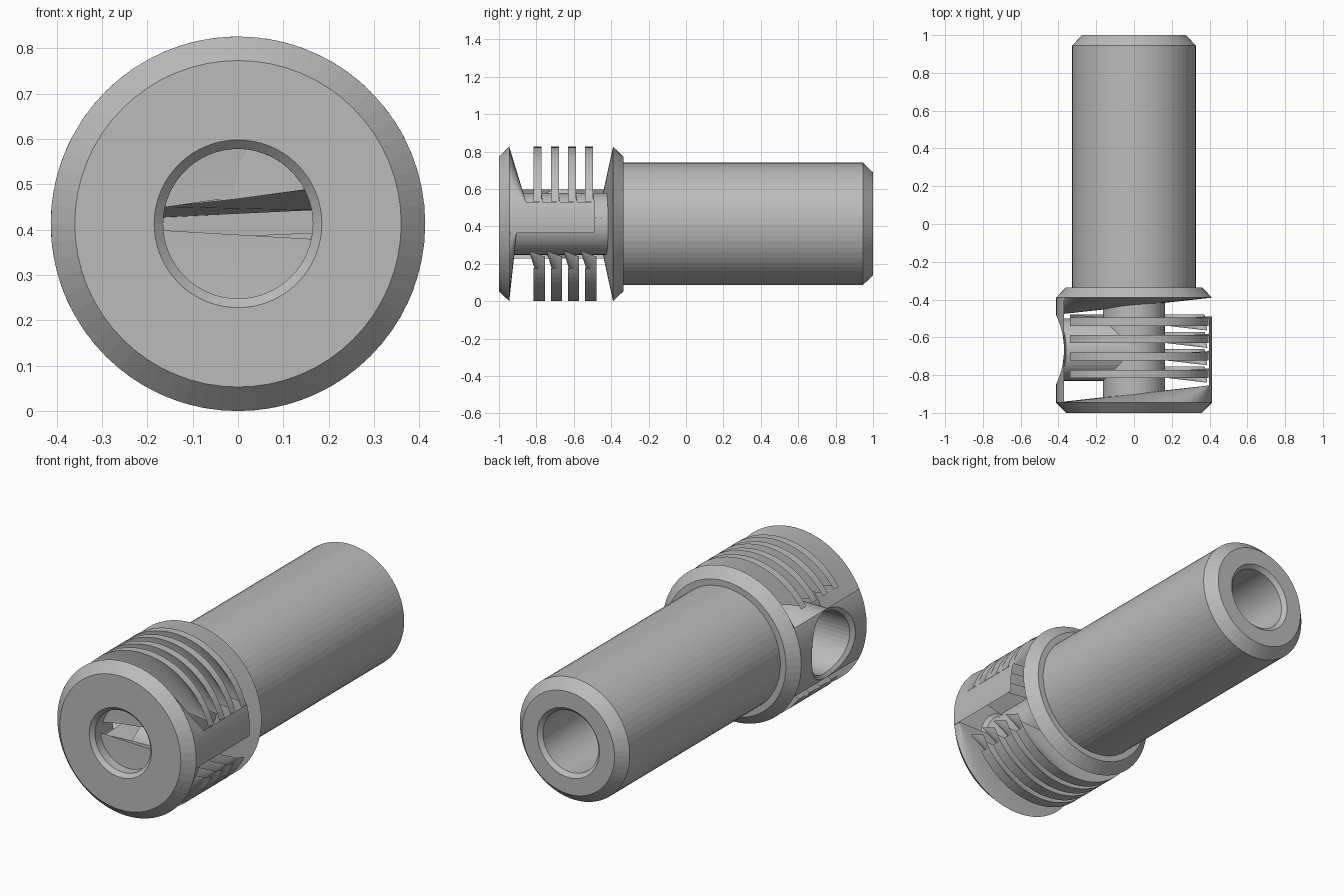
import bpy, bmesh, math
from math import sin, cos, radians, sqrt, pi

if "Cube" in bpy.data.objects:
    bpy.data.objects.remove(bpy.data.objects["Cube"])

R, ZC, HR, HY = 0.413, 0.413, 0.165, -0.665   # head radius, axis height, bore radius, side hole y
N = 64
steel = bpy.data.materials.new("steel_grey")
steel.diffuse_color = (0.5, 0.5, 0.5, 1)
steel.use_nodes = True
steel.node_tree.nodes["Principled BSDF"].inputs["Base Color"].default_value = steel.diffuse_color


def finish(name, bm, recalc=True):
    bmesh.ops.remove_doubles(bm, verts=bm.verts, dist=1e-5)
    if recalc:
        bmesh.ops.recalc_face_normals(bm, faces=bm.faces)
    me = bpy.data.meshes.new(name)
    bm.to_mesh(me)
    bm.free()
    me.materials.append(steel)
    ob = bpy.data.objects.new(name, me)
    bpy.context.scene.collection.objects.link(ob)
    return ob


def pt(r, a, y):
    return (r * cos(a), y, ZC + r * sin(a))


def face(bm, pts):
    try:
        bm.faces.new([bm.verts.new(p) for p in pts])
    except ValueError:
        pass


def lathe(bm, prof):
    # revolve (radius, y) pairs about the long axis
    for i in range(N):
        a, b = 2 * pi * i / N, 2 * pi * (i + 1) / N
        for (r0, y0), (r1, y1) in zip(prof, prof[1:]):
            face(bm, [pt(r0, a, y0), pt(r0, b, y0), pt(r1, b, y1), pt(r1, a, y1)])


def patch(bm, r, t0, t1, f0, f1, n=16):
    # piece of cylinder between two y curves
    for i in range(n):
        a = radians(t0 + (t1 - t0) * i / n)
        b = radians(t0 + (t1 - t0) * (i + 1) / n)
        face(bm, [pt(r, a, f0(a)), pt(r, a, f1(a)), pt(r, b, f1(b)), pt(r, b, f0(b))])


def fan(bm, apex, t0, t1, y, n=24, flip=False):
    # flat slivers from one apex to an arc of the head
    for i in range(n):
        a = radians(t0 + (t1 - t0) * i / n)
        b = radians(t0 + (t1 - t0) * (i + 1) / n)
        tri = [apex, pt(R, a, y), pt(R, b, y)]
        face(bm, tri[::-1] if flip else tri)


# shank with chamfered end, shoulder and back collar
bm = bmesh.new()
lathe(bm, [(R, -0.39), (0.36, -0.335), (0.327, -0.335), (0.327, 0.945),
           (0.275, 1.0), (0.185, 1.0), (HR, 0.98)])
finish("shank", bm)

# front collar
bm = bmesh.new()
lathe(bm, [(HR, -0.98), (0.185, -1.0), (0.36, -1.0), (R, -0.945)])
finish("front_collar", bm)

# bore, opened where the side hole enters
bm = bmesh.new()
right = lambda a: HY - max(0, -HR * cos(a))
left = lambda a: HY + max(0, -HR * cos(a))
patch(bm, HR, 0, 360, lambda a: -0.98, right, N)
patch(bm, HR, 0, 360, left, lambda a: 0.98, N)
finish("bore", bm)

# side hole with countersunk rim
bm = bmesh.new()


def hole_pt(r, a, x):
    return (x, HY + r * cos(a), ZC + r * sin(a))


def skin(r, a):
    return -sqrt(R * R - (r * sin(a)) ** 2)


for i in range(48):
    a, b = 2 * pi * i / 48, 2 * pi * (i + 1) / 48
    rows = [[hole_pt(0.185, t, skin(0.185, t)), hole_pt(HR, t, skin(HR, t) + 0.02),
             hole_pt(HR, t, -HR * abs(cos(t)))] for t in (a, b)]
    for k in range(2):
        face(bm, [rows[0][k], rows[0][k + 1], rows[1][k + 1], rows[1][k]])
finish("side_hole", bm)

# head skin: plain strip on one side, skin around the hole on the other
bm = bmesh.new()
patch(bm, R, -6.7, 16.5, lambda a: -0.945, lambda a: -0.49, 6)
dy = lambda a: sqrt(max(0, 0.185 ** 2 - (R * sin(a)) ** 2))
patch(bm, R, 153.4, 206.6, lambda a: -0.945, lambda a: HY - dy(a), 20)
patch(bm, R, 153.4, 206.6, lambda a: HY + dy(a), lambda a: -0.39, 20)
finish("head_skin", bm)

# collar webs running from the collar rims to single points
bm = bmesh.new()
fan(bm, (0.396, -0.855, 0.53), 16, 180, -0.945)
fan(bm, (0.41, -0.905, 0.365), 180, 353, -0.945)
fan(bm, (-0.411, -0.48, 0.413), 0, 180, -0.39, 32, True)
fan(bm, (-0.411, -0.48, 0.413), 180, 360, -0.39, 32, True)
finish("collar_webs", bm, False)

# grip ridges above and below
bm = bmesh.new()
for k in range(4):
    s = 0.092 * k
    fan(bm, (0.396, -0.765 + s, 0.53), 17, 145, -0.815 + s)
    patch(bm, R, 17, 145, lambda a: -0.815 + s, lambda a: -0.772 + s, 24)
    fan(bm, (0.388, -0.84 + s, 0.27), 215, 335, -0.755 + s)
    patch(bm, R, 215, 325, lambda a: -0.815 + s, lambda a: -0.755 + s, 24)
finish("grip_ridges", bm, False)

# split wall across the front of the bore
bm = bmesh.new()


def wall(a0, a1, mid):
    pts = [pt(HR, radians(a0 + (a1 - a0) * i / 20), -0.9) for i in range(21)]
    face(bm, pts + [(0, -0.9, mid)])


wall(27, 167, 0.468)
wall(193, 353, 0.386)
# sloping ledges behind the split
face(bm, [(-0.161, -0.9, 0.45), (0.147, -0.9, 0.488), (0.165, -0.45, 0.443), (-0.165, -0.45, 0.427)])
face(bm, [(-0.161, -0.9, 0.376), (0, -0.9, 0.386), (-0.165, -0.45, 0.396)])
finish("split_wall", bm, False)
